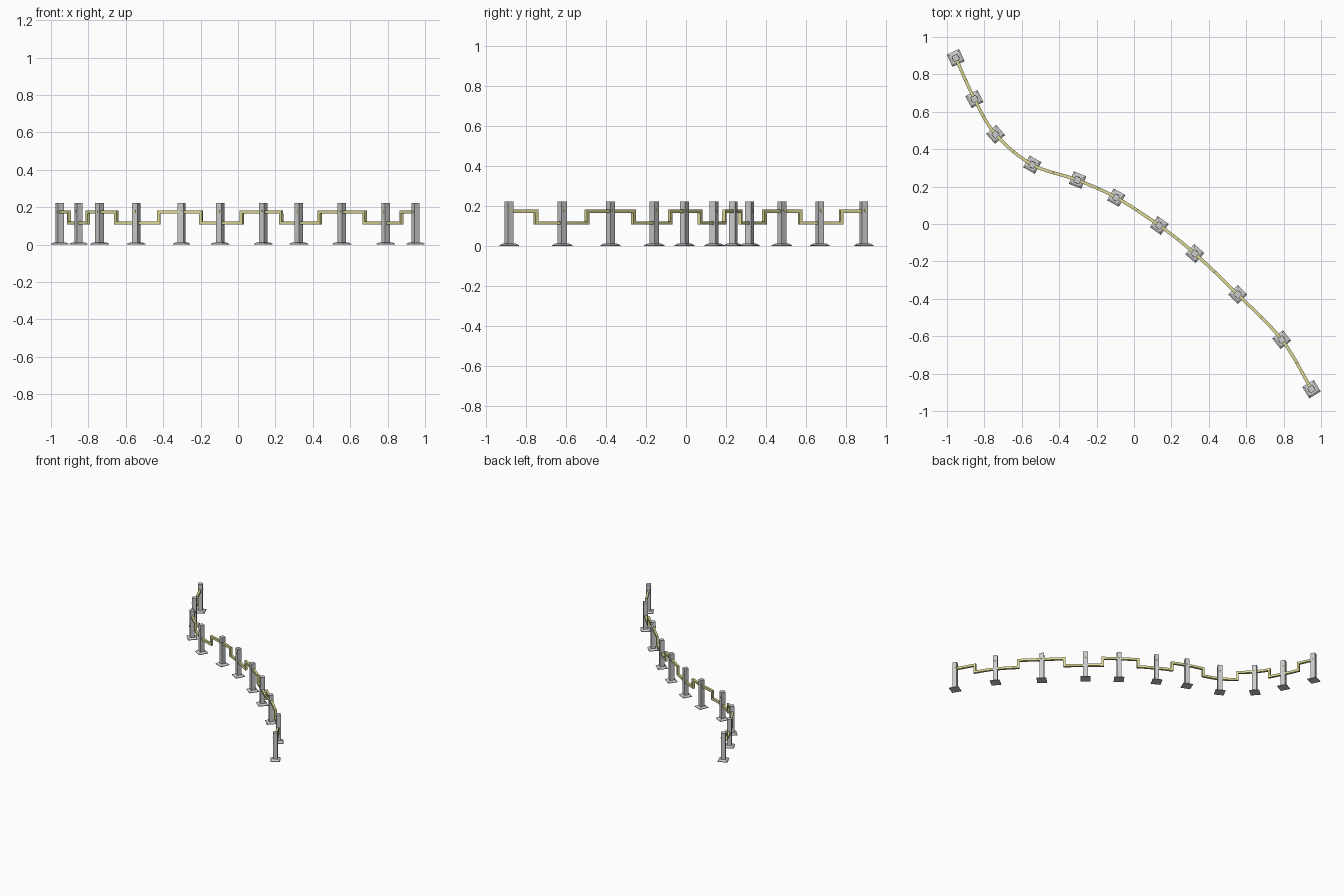
import bpy, bmesh, math
from mathutils import Vector, Matrix

if "Cube" in bpy.data.objects:
    bpy.data.objects.remove(bpy.data.objects["Cube"])

POSTS = [Vector(p) for p in [
    (-0.953, 0.888), (-0.853, 0.668), (-0.74, 0.479), (-0.544, 0.317),
    (-0.302, 0.235), (-0.095, 0.141), (0.135, -0.008), (0.325, -0.158),
    (0.555, -0.377), (0.79, -0.618), (0.949, -0.883)]]
HIGH, LOW, T = 0.174, 0.115, 0.0085   # rail heights and half thickness
N = len(POSTS)
EXT = [2 * POSTS[0] - POSTS[1]] + POSTS + [2 * POSTS[-1] - POSTS[-2]]

yellow = bpy.data.materials.new("yellow_paint")
yellow.diffuse_color = (0.72, 0.70, 0.30, 1)
yellow.use_nodes = True
yellow.node_tree.nodes["Principled BSDF"].inputs["Base Color"].default_value = yellow.diffuse_color


def path(i, t):
    """Smooth path between post i and i+1."""
    a, b, c, d = EXT[i:i + 4]
    return 0.5 * (2 * b + (c - a) * t + (2 * a - 5 * b + 4 * c - d) * t * t
                  + (3 * b - a - 3 * c + d) * t ** 3)


def make(name, bm, mat=None):
    bmesh.ops.recalc_face_normals(bm, faces=bm.faces)
    me = bpy.data.meshes.new(name)
    bm.to_mesh(me)
    bm.free()
    ob = bpy.data.objects.new(name, me)
    bpy.context.collection.objects.link(ob)
    if mat:
        me.materials.append(mat)
    return ob


def loft(bm, rings):
    """Skin a list of four-point rings and cap both ends."""
    vs = [[bm.verts.new(p) for p in r] for r in rings]
    for a, b in zip(vs, vs[1:]):
        for k in range(4):
            bm.faces.new((a[k], a[(k + 1) % 4], b[(k + 1) % 4], b[k]))
    bm.faces.new(vs[0])
    bm.faces.new(vs[-1])


def square(h, z):
    return [(-h, -h, z), (h, -h, z), (h, h, z), (-h, h, z)]


def rail_run(bm, pts, z):
    """Square bar following the plan points at height z."""
    rings = []
    for k, p in enumerate(pts):
        d = (pts[min(k + 1, len(pts) - 1)] - pts[max(k - 1, 0)]).normalized()
        n = Vector((-d.y, d.x)) * T
        q = p - d * T if k == 0 else p + d * T if k == len(pts) - 1 else p
        a, b = q + n, q - n
        rings.append([(a.x, a.y, z - T), (b.x, b.y, z - T),
                      (b.x, b.y, z + T), (a.x, a.y, z + T)])
    loft(bm, rings)


# Posts with stepped base plates, and the bolts through them
for i, p in enumerate(POSTS):
    d = EXT[i + 2] - EXT[i]
    place = Matrix.Translation((p.x, p.y, 0)) @ Matrix.Rotation(math.atan2(d.y, d.x), 4, 'Z')
    bm = bmesh.new()
    loft(bm, [square(0.036, 0), square(0.036, 0.004), square(0.024, 0.012),
              square(0.0165, 0.012), square(0.0165, 0.222)])
    make(f"post_{i + 1}", bm).matrix_world = place

    bm = bmesh.new()
    bmesh.ops.create_cone(bm, cap_ends=True, segments=8, radius1=0.007, radius2=0.007,
                          depth=0.038, matrix=Matrix.Translation((0, 0, 0.178))
                          @ Matrix.Rotation(math.pi / 2, 4, 'X'))
    make(f"bolt_{i + 1}", bm, yellow).matrix_world = place

# Rail: alternating high and low runs joined by uprights halfway between posts
bm = bmesh.new()
for i in range(N):
    pts = []
    if i > 0:
        pts += [path(i - 1, t) for t in (0.5, 0.67, 0.84)]
    pts.append(POSTS[i])
    if i < N - 1:
        pts += [path(i, t) for t in (0.16, 0.33, 0.5)]
        m, d = path(i, 0.5), (path(i, 0.6) - path(i, 0.4)).normalized() * T
        n = Vector((-d.y, d.x))
        corners = [m + d + n, m - d + n, m - d - n, m + d - n]
        loft(bm, [[(c.x, c.y, z) for c in corners] for z in (LOW + T, HIGH - T)])
    rail_run(bm, pts, LOW if i % 2 else HIGH)
make("rail", bm, yellow)
